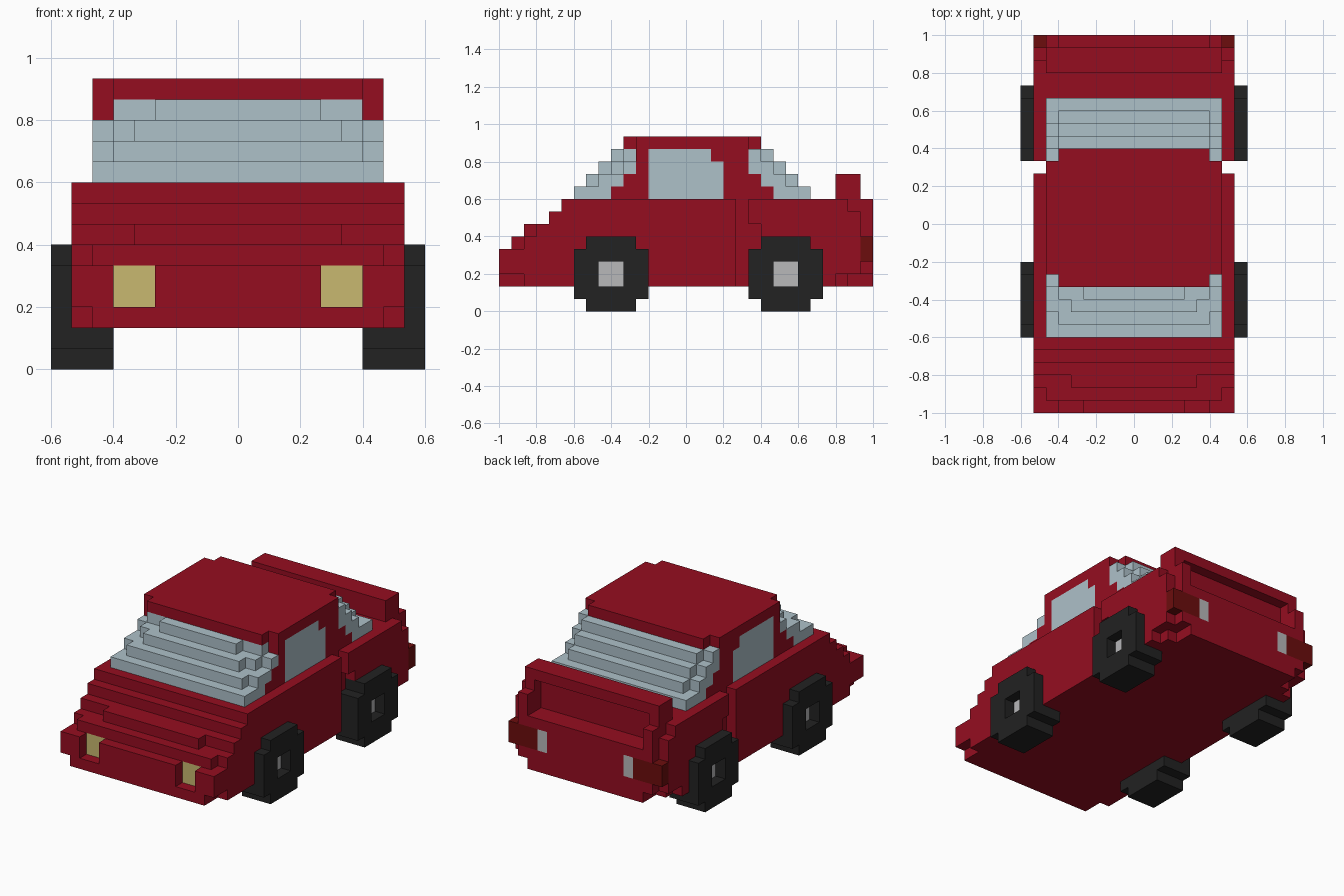
import bpy, bmesh

if "Cube" in bpy.data.objects:
    bpy.data.objects.remove(bpy.data.objects["Cube"])

U = 1 / 15          # one block of the model
cells = {}          # (x, y, z) -> (part name, material index)

COLOURS = [("red_paint", (0.30, 0.004, 0.0144)), ("glass", (0.423, 0.533, 0.584)),
           ("black_rubber", (0.016, 0.016, 0.016)), ("grey_metal", (0.48, 0.48, 0.49)),
           ("yellow_lamp", (0.578, 0.479, 0.162)), ("dark_red_lamp", (0.15, 0.004, 0.004))]
RED, GLASS, BLACK, GREY, YELLOW, DARK = range(6)
mats = []
for name, rgb in COLOURS:
    m = bpy.data.materials.new(name)
    m.diffuse_color = (*rgb, 1)
    m.use_nodes = True
    m.node_tree.nodes["Principled BSDF"].inputs["Base Color"].default_value = m.diffuse_color
    mats.append(m)


def box(part, mat, x, y, z):
    """Fill a block range on +x and mirror it to -x; part None carves."""
    for i in range(*x):
        for j in range(*y):
            for k in range(*z):
                for c in ((i, j, k), (-1 - i, j, k)):
                    if part is None:
                        cells.pop(c, None)
                    else:
                        cells[c] = (part, mat)


def carve(x, y, z):
    box(None, 0, x, y, z)


# lower body with the stepped bonnet
for y0, y1, top in ((-15, -14, 5), (-14, -13, 6), (-13, -11, 7), (-11, -10, 8), (-10, 15, 9)):
    box("body", RED, (0, 8), (y0, y1), (2, top))
carve((5, 8), (-13, -12), (6, 7))       # bonnet corners
carve((7, 8), (-14, -13), (5, 6))
carve((7, 8), (-15, -13), (2, 3))       # bumper corners
carve((4, 6), (-15, -14), (3, 5))       # headlight recesses
carve((7, 8), (4, 5), (2, 9))           # gap behind the door
carve((7, 8), (5, 6), (2, 7))           # rear arch
carve((7, 8), (14, 15), (2, 9))         # tail corners
carve((7, 8), (13, 14), (8, 9))
carve((7, 8), (12, 15), (2, 3))
carve((6, 7), (13, 15), (2, 3))

# spoiler with the recess under it
box("spoiler", RED, (0, 7), (12, 14), (9, 11))
carve((0, 6), (13, 15), (7, 9))
carve((0, 6), (13, 14), (9, 10))

# cabin layers: z, then (half width, front y, back y) and side glass limits
LAYERS = [
    (9, [(7, -9, 10)], -6, 7),
    (10, [(6, -8, 9), (7, -7, 8)], -5, 6),
    (11, [(5, -7, 8), (6, -6, 8), (7, -5, 7)], -4, 5),
    (12, [(4, -6, 7), (6, -5, 7), (7, -4, 6)], -4, 5)]
for z, strips, g0, g1 in LAYERS:
    inner = 0
    for half, y0, y1 in strips:
        box("cabin", GLASS, (inner, half), (y0, y1), (z, z + 1))
        inner = half
    box("cabin", RED, (0, 7), (g0, g1), (z, z + 1))                       # pillars
    box("cabin", GLASS, (6, 7), (-3, 2 if z == 12 else 3), (z, z + 1))    # side window
box("roof", RED, (0, 7), (-5, 6), (13, 14))
carve((6, 7), (-5, -4), (13, 14))
carve((6, 7), (5, 6), (13, 14))

# lamps
box("headlights", YELLOW, (4, 6), (-14, -13), (3, 5))
box("tail_lights", DARK, (5, 8), (14, 15), (4, 6))
box("reverse_lights", GREY, (4, 5), (14, 15), (4, 6))

# wheels with sunken hubs
for name, y in (("front_wheels", -9), ("rear_wheels", 5)):
    box(name, BLACK, (6, 9), (y, y + 6), (1, 5))
    box(name, BLACK, (6, 9), (y + 1, y + 5), (0, 6))
    carve((8, 9), (y + 2, y + 4), (2, 4))
    box(name, GREY, (7, 8), (y + 2, y + 4), (2, 4))

# skin each part: only faces not covered by another block
SIDES = [((1, 0, 0), ((1, 0, 0), (1, 1, 0), (1, 1, 1), (1, 0, 1))),
         ((-1, 0, 0), ((0, 0, 0), (0, 0, 1), (0, 1, 1), (0, 1, 0))),
         ((0, 1, 0), ((0, 1, 0), (0, 1, 1), (1, 1, 1), (1, 1, 0))),
         ((0, -1, 0), ((0, 0, 0), (1, 0, 0), (1, 0, 1), (0, 0, 1))),
         ((0, 0, 1), ((0, 0, 1), (1, 0, 1), (1, 1, 1), (0, 1, 1))),
         ((0, 0, -1), ((0, 0, 0), (0, 1, 0), (1, 1, 0), (1, 0, 0)))]
for part in sorted({p for p, _ in cells.values()}):
    bm = bmesh.new()
    verts = {}
    for c, (p, mat) in cells.items():
        if p != part:
            continue
        for d, corners in SIDES:
            if tuple(a + b for a, b in zip(c, d)) in cells:
                continue
            ring = []
            for k in corners:
                key = tuple(a + b for a, b in zip(c, k))
                if key not in verts:
                    verts[key] = bm.verts.new([v * U for v in key])
                ring.append(verts[key])
            bm.faces.new(ring).material_index = mat
    # merge flat areas of one colour
    bmesh.ops.dissolve_limit(bm, angle_limit=0.01, verts=bm.verts, edges=bm.edges,
                             delimit={'MATERIAL'})
    me = bpy.data.meshes.new(part)
    for m in mats:
        me.materials.append(m)
    bm.to_mesh(me)
    bm.free()
    bpy.context.collection.objects.link(bpy.data.objects.new(part, me))
